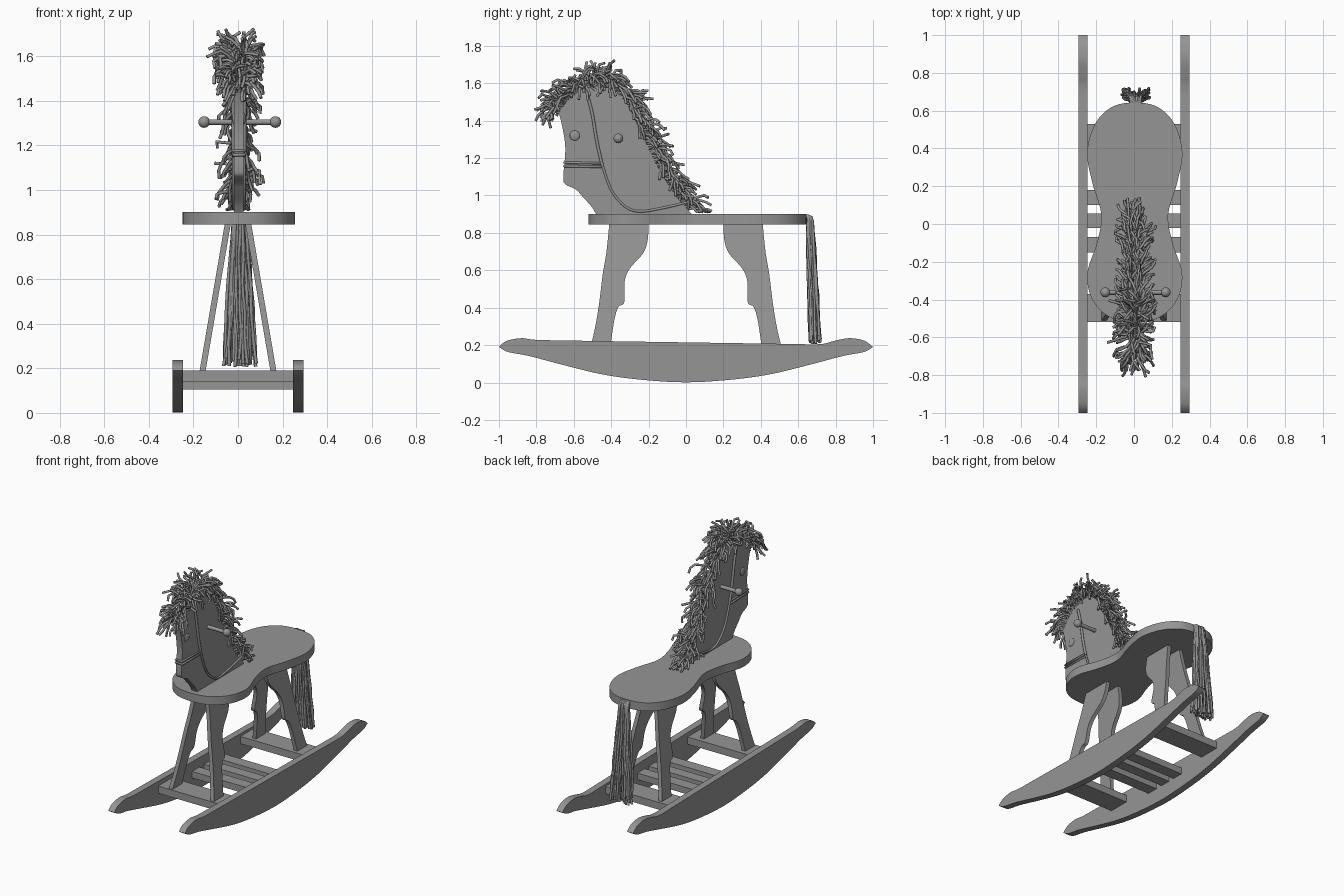
import bpy, bmesh, math, random
from mathutils import Vector

if "Cube" in bpy.data.objects:
    bpy.data.objects.remove(bpy.data.objects["Cube"])

random.seed(4)

# dark grey paint for every part
grey = bpy.data.materials.new("dark_grey")
grey.diffuse_color = (.3, .3, .3, 1)
grey.use_nodes = True
grey.node_tree.nodes["Principled BSDF"].inputs["Base Color"].default_value = grey.diffuse_color


def spline(pts, n=5, closed=False):
    """Catmull-Rom resampling of a short list of points."""
    p = [Vector(q) for q in pts]
    m = len(p)
    get = (lambda i: p[i % m]) if closed else (lambda i: p[max(0, min(m - 1, i))])
    out = []
    for i in range(m if closed else m - 1):
        a, b, c, d = (get(i + k) for k in (-1, 0, 1, 2))
        for s in range(n):
            t = s / n
            out.append(0.5 * (2 * b + (c - a) * t + (2 * a - 5 * b + 4 * c - d) * t * t
                              + (3 * b - a - 3 * c + d) * t ** 3))
    return out if closed else out + [p[-1]]


def activate(ob):
    bpy.ops.object.select_all(action='DESELECT')
    ob.select_set(True)
    bpy.context.view_layer.objects.active = ob


def slab(name, outline, side_a, side_b, mirror=False):
    """Solid between two copies of an outline, each placed by a function."""
    bm = bmesh.new()
    a = [bm.verts.new(side_a(*q)) for q in outline]
    b = [bm.verts.new(side_b(*q)) for q in outline]
    bm.faces.new(a)
    bm.faces.new(b[::-1])
    for i in range(len(a)):
        j = (i + 1) % len(a)
        bm.faces.new((a[j], a[i], b[i], b[j]))
    bmesh.ops.recalc_face_normals(bm, faces=bm.faces)
    me = bpy.data.meshes.new(name)
    bm.to_mesh(me)
    bm.free()
    ob = bpy.data.objects.new(name, me)
    bpy.context.collection.objects.link(ob)
    activate(ob)
    bpy.ops.object.shade_smooth_by_angle(angle=math.radians(30))
    if mirror:
        ob.modifiers.new("Mirror", 'MIRROR')


def tubes(name, paths, radius, closed=False, res=1):
    """Round cords along the given paths, converted to one mesh."""
    cu = bpy.data.curves.new(name, 'CURVE')
    cu.dimensions = '3D'
    cu.bevel_depth = radius
    cu.bevel_resolution = res
    cu.use_fill_caps = True
    for path in paths:
        sp = cu.splines.new('POLY')
        sp.points.add(len(path) - 1)
        for pt, co in zip(sp.points, path):
            pt.co = (*co, 1)
        sp.use_cyclic_u = closed
    ob = bpy.data.objects.new(name, cu)
    bpy.context.collection.objects.link(ob)
    activate(ob)
    bpy.ops.object.convert(target='MESH')


def box(name, x, y0, y1, z0, z1):
    slab(name, [(-x, y0), (x, y0), (x, y1), (-x, y1)],
         lambda u, v: (u, v, z0), lambda u, v: (u, v, z1))


def ball(name, loc, r, sx=1.0):
    bpy.ops.mesh.primitive_uv_sphere_add(segments=20, ring_count=12, radius=r, location=loc)
    ob = bpy.context.object
    ob.name = name
    ob.scale.x = sx
    bpy.ops.object.shade_smooth()


# rockers
top = spline([(-1, .19), (-.96, .222), (-.88, .237), (-.8, .228), (-.6, .224),
              (.5, .207), (.71, .205), (.79, .222), (.87, .237), (.95, .225), (1, .19)])
bottom = spline([(1, .19), (.95, .163), (.84, .142), (.68, .1), (.46, .046), (.25, .016),
                 (0, .001), (-.25, .016), (-.46, .046), (-.68, .1), (-.84, .142), (-.95, .163), (-1, .19)])
slab("rocker", top + bottom[1:-1], lambda y, z: (.247, y, z), lambda y, z: (.294, y, z), True)

# slats between the rockers
for name, y0, y1, z0, z1 in (("front_slat", -.52, -.37, .14, .19), ("back_slat", .38, .53, .14, .19),
                             ("middle_slat_front", -.15, -.07, .105, .15),
                             ("middle_slat_centre", -.02, .055, .105, .15),
                             ("middle_slat_back", .1, .18, .105, .15)):
    box(name, .25, y0, y1, z0, z1)

# seat
half = [(.12, .62), (.21, .53), (.252, .38), (.225, .22), (.177, .05), (.2, -.1),
        (.251, -.26), (.225, -.4), (.13, -.495)]
seat = spline([(0, .643)] + half + [(0, -.522)] + [(-x, y) for x, y in half[::-1]], 6, True)
slab("seat", seat, lambda x, y: (x + .004, y, .845), lambda x, y: (x + .004, y, .902))

# splayed legs
outer = spline([(-.41, .85), (-.425, .7), (-.445, .58), (-.465, .42), (-.485, .3), (-.51, .19)])
inner = spline([(-.405, .19), (-.395, .26), (-.38, .35), (-.36, .405), (-.33, .43), (-.328, .54),
                (-.3, .61), (-.23, .69), (-.205, .76), (-.2, .85)])


def splay(z):
    return .06 + .112 * (.845 - z) / .655


for name, s in (("front_leg", 1), ("back_leg", -1)):
    slab(name, outer + inner, lambda y, z: (splay(z) - .027, s * y, z),
         lambda y, z: (splay(z), s * y, z), True)

# flat head and neck
crest = spline([(-.68, 1.44), (-.62, 1.52), (-.52, 1.575), (-.42, 1.58), (-.33, 1.51),
                (-.25, 1.36), (-.17, 1.19), (-.07, 1.02), (.035, .895)])
face = spline([(-.478, .895), (-.505, .94), (-.55, .99), (-.59, 1.033), (-.645, 1.06), (-.656, 1.1),
               (-.645, 1.25), (-.662, 1.37), (-.68, 1.44)], 4)[:-1]
mid = .004
slab("head", face + crest, lambda y, z: (mid - .021, y, z), lambda y, z: (mid + .021, y, z))

# eyes and handle
for s, side in ((1, "right"), (-1, "left")):
    ball(side + "_eye", (mid + s * .021, -.595, 1.32), .027, .35)
    ball(side + "_handle_knob", (.008 + s * .16, -.362, 1.305), .026)
tubes("handle", [[(-.15, -.362, 1.305), (.166, -.362, 1.305)]], .013, res=3)

# bridle
L, R = mid - .025, mid + .025
tubes("noseband", [[(L, -.447, z), (R, -.447, z), (R, -.652, z + .004), (L, -.652, z + .004)]
                   for z in (1.153, 1.172)], .007, True)
tubes("cheek_strap", [[(x, y, z) for y, z in spline([(-.525, 1.53), (-.5, 1.43), (-.475, 1.28), (-.447, 1.16)])]
                      for x in (L, R)], .009)
rein = spline([(-.447, 1.16), (-.4, 1.03), (-.33, .945), (-.25, .915), (-.115, .935), (.02, .968)])
tubes("reins", [[(R, y, z) for y, z in rein] + [(L, y, z) for y, z in rein[::-1]]], .007)


# mane: wavy strands along the crest, wider near the ears than on the neck
def mane_strand():
    f = random.uniform(0, len(crest) - 2.5)
    i = int(f)
    a, b = crest[i], crest[i + 1]
    t = (b - a).normalized()
    q = a.lerp(b, f - i)
    d = Vector((random.uniform(-.5, .5), 0, 0))
    d += random.uniform(.3, 1) * Vector((0, -t.y, t.x)) + random.uniform(-.3, .6) * Vector((0, t.x, t.y))
    p = Vector((mid + math.copysign(.012, d.x), q.x, q.y))
    step = random.uniform(.022, .036)
    path = [p.copy()]
    for k in range(5):
        d.normalize()
        p = p + d * step
        p.z = max(p.z, .912)
        if abs(p.x - mid) > .085:
            d.x *= .2
        path.append(p.copy())
        d += Vector((random.uniform(-.45, .45), random.uniform(-.4, .4), random.uniform(-1, .15)))
    return path


tubes("mane", [mane_strand() for _ in range(360)], .0075)


# tail: long hanging strands
def tail_strand():
    u, v = random.uniform(-1, 1), random.uniform(0, 1)
    end = random.uniform(.205, .25)
    pts = [(.008 + u * .02, .62, .885), (.008 + u * .028, .65 + .02 * v, .885),
           (.008 + u * .034, .647 + .035 * v, .8)]
    for k in range(1, 6):
        w = k / 5
        pts.append((.008 + u * (.034 + .038 * w) + random.uniform(-.007, .007),
                    .648 + .014 * w + (.035 + .02 * w) * v + random.uniform(-.004, .004),
                    .8 + (end - .8) * w))
    return spline(pts, 3)


tubes("tail", [tail_strand() for _ in range(50)], .0075)

for ob in bpy.data.objects:
    ob.data.materials.clear()
    ob.data.materials.append(grey)
